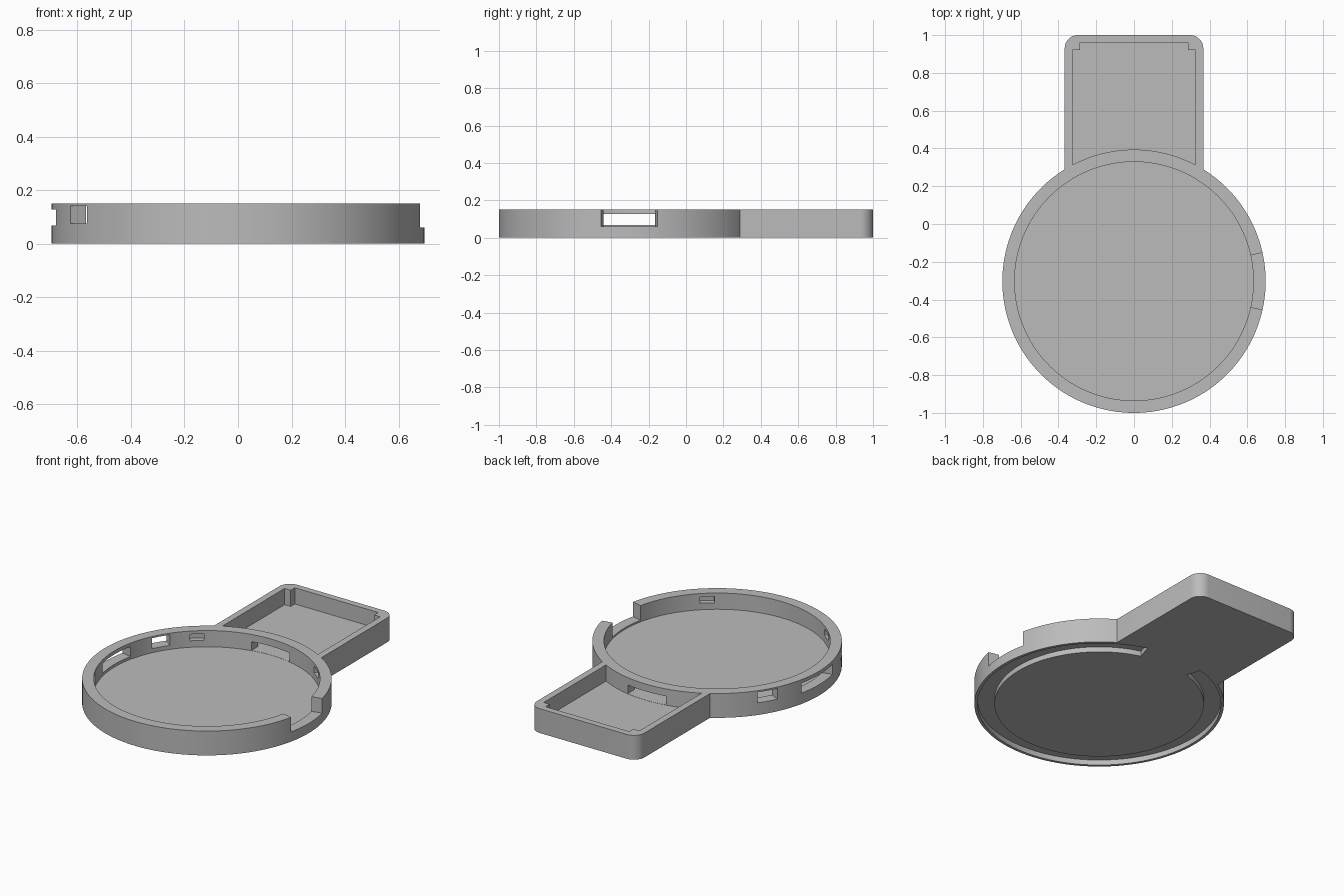
import bpy, bmesh, math
from math import cos, sin, radians

if "Cube" in bpy.data.objects:
    bpy.data.objects.remove(bpy.data.objects["Cube"], do_unlink=True)

CY = -0.303            # centre of the round tray
R_OUT, R_IN = 0.697, 0.632
HEIGHT, FLOOR = 0.15, 0.05

grey = bpy.data.materials.new("plain grey")
grey.use_nodes = True
grey.diffuse_color = (0.5, 0.5, 0.5, 1)
grey.node_tree.nodes["Principled BSDF"].inputs["Base Color"].default_value = (0.5, 0.5, 0.5, 1)


def arc(r, a0, a1, steps, cx=0.0, cy=CY):
    """Points along an arc, angles in degrees."""
    angles = [radians(a0 + (a1 - a0) * i / steps) for i in range(steps + 1)]
    return [(cx + r * cos(a), cy + r * sin(a)) for a in angles]


def prism(name, outline, z0, z1):
    """Extrude a flat outline from z0 to z1."""
    bm = bmesh.new()
    base = bm.faces.new([bm.verts.new((x, y, z0)) for x, y in outline])
    top = bmesh.ops.extrude_face_region(bm, geom=[base])["geom"]
    verts = [v for v in top if isinstance(v, bmesh.types.BMVert)]
    bmesh.ops.translate(bm, verts=verts, vec=(0, 0, z1 - z0))
    bmesh.ops.recalc_face_normals(bm, faces=bm.faces)
    mesh = bpy.data.meshes.new(name)
    bm.to_mesh(mesh)
    bm.free()
    mesh.materials.append(grey)
    obj = bpy.data.objects.new(name, mesh)
    bpy.context.collection.objects.link(obj)
    return obj


def disc(name, r, z0, z1):
    return prism(name, arc(r, 0, 360, 144)[:-1], z0, z1)


def sector(name, mid, half, r0, r1, z0, z1):
    """Curved block around the tray centre."""
    steps = max(4, int(half / 1.25))
    outline = arc(r1, mid - half, mid + half, steps) + arc(r0, mid + half, mid - half, steps)
    return prism(name, outline, z0, z1)


def combine(target, tool, operation="DIFFERENCE"):
    """Apply a boolean and discard the tool."""
    mod = target.modifiers.new("combine", "BOOLEAN")
    mod.operation = operation
    mod.solver = "EXACT"
    mod.object = tool
    bpy.ops.object.select_all(action="DESELECT")
    bpy.context.view_layer.objects.active = target
    target.select_set(True)
    bpy.ops.object.modifier_apply(modifier=mod.name)
    bpy.data.objects.remove(tool, do_unlink=True)


# Rectangular tray with rounded back corners
W, CR = 0.367, 0.07
outline = [(-W, 0.0), (W, 0.0)]
outline += arc(CR, 0, 90, 10, W - CR, 1 - CR) + arc(CR, 90, 180, 10, CR - W, 1 - CR)
tray = prism("tray_body", outline, 0, HEIGHT)

# Its hollow leaves a square post in each back corner
half = [(0.326, 0.15), (0.326, 0.92), (0.285, 0.92), (0.285, 0.96)]
hollow = half + [(-x, y) for x, y in reversed(half)]
combine(tray, prism("box_hollow", hollow, FLOOR, 0.3))

# Round tray and its hollow
combine(tray, disc("round_body", R_OUT, 0, HEIGHT), "UNION")
combine(tray, disc("round_hollow", R_IN, FLOOR, 0.3))

# Cable passage between the two trays
passage = [(-0.13, 0.2), (0.13, 0.2), (0.13, 0.5), (-0.13, 0.5)]
combine(tray, prism("passage", passage, FLOOR + 0.001, 0.105))

# Open gap on the left side, long window opposite
combine(tray, sector("gap", 0, 12.5, 0.6, 0.8, 0.06, 0.3))
combine(tray, sector("long_window", 180, 12.5, 0.6, 0.8, 0.067, 0.128))

# Two short windows beside the long one
for angle in (149, 211):
    combine(tray, sector("short_window", angle, 5, 0.6, 0.8, 0.075, 0.14))

# Four blind clip pockets in the inner wall
for angle in (50, 130, 230, 310):
    combine(tray, sector("clip_pocket", angle, 3.6, 0.6, 0.665, 0.09, 0.13))

# Ring groove underneath, interrupted below the box
combine(tray, sector("bottom_groove", 270, 163.5, 0.585, 0.68, -0.1, 0.032))

# Smooth curved walls, sharp rims
bpy.ops.object.select_all(action="DESELECT")
bpy.context.view_layer.objects.active = tray
tray.select_set(True)
bpy.ops.object.shade_smooth_by_angle(angle=radians(25))
